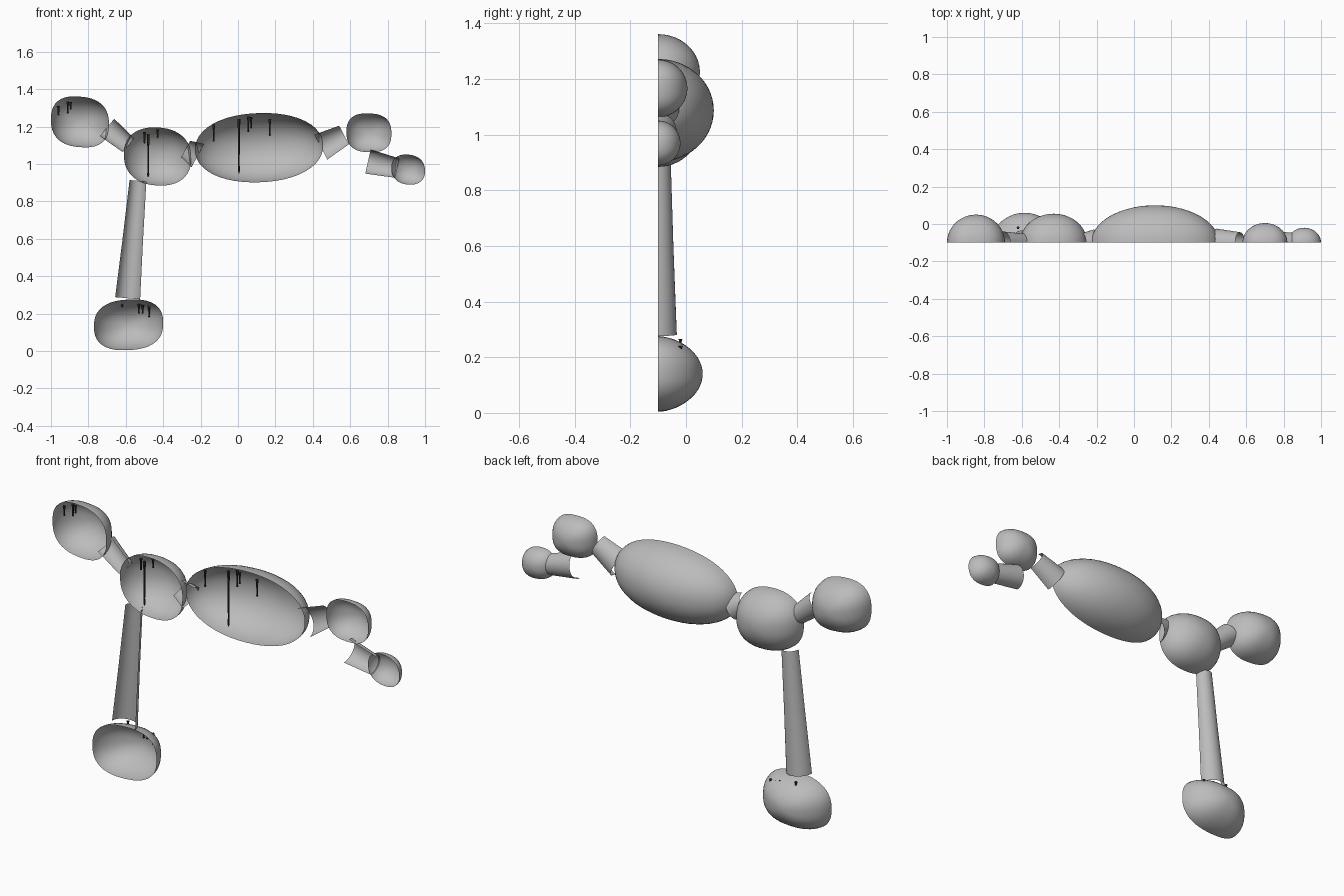
import bpy, bmesh
from math import sin, cos, pi, radians
from mathutils import Vector

if "Cube" in bpy.data.objects:
    bpy.data.objects.remove(bpy.data.objects["Cube"])

FRONT = -0.1  # plane of the open side


def material(name, rgb):
    m = bpy.data.materials.new(name)
    m.use_nodes = True
    m.diffuse_color = (*rgb, 1)
    m.node_tree.nodes["Principled BSDF"].inputs["Base Color"].default_value = (*rgb, 1)
    return m


GREY = material("light grey", (0.5, 0.5, 0.5))
DARK = material("dark olive", (0.035, 0.032, 0.02))


def finish(bm, name, mat):
    mesh = bpy.data.meshes.new(name)
    bm.to_mesh(mesh)
    bm.free()
    mesh.materials.append(mat)
    ob = bpy.data.objects.new(name, mesh)
    bpy.context.collection.objects.link(ob)
    bpy.context.view_layer.objects.active = ob
    for o in bpy.context.selected_objects:
        o.select_set(False)
    ob.select_set(True)
    bpy.ops.object.shade_smooth_by_angle(angle=radians(50))


def skin(bm, rings, closed):
    """Join neighbouring rings of vertices with quads."""
    for a, b in zip(rings, rings[1:]):
        n = len(a)
        for i in range(n if closed else n - 1):
            j = (i + 1) % n
            bm.faces.new((a[i], b[i], b[j], a[j]))


def half_blob(name, left, right, low, high, depth, power=2.2, lean=0.0, point=1.0):
    """Hollow rounded half shell, open at the front; lean raises its +x end."""
    bm = bmesh.new()
    cx, cz = (left + right) / 2, (low + high) / 2
    a, c = (right - left) / 2, (high - low) / 2
    rings, n, m = [], 48, 14
    for k in range(m):
        t = k / m * pi / 2
        ring = []
        for i in range(n):
            u = 2 * pi * i / n
            f = (abs(cos(u)) ** power + abs(sin(u)) ** power) ** (-1 / power)
            x, z = a * f * cos(u) * cos(t), c * f * sin(u) * cos(t)
            y = FRONT + depth * sin(t) ** point
            ring.append(bm.verts.new((cx + x, y, cz + z + lean * x)))
        rings.append(ring)
    skin(bm, rings, True)
    pole = bm.verts.new((cx, FRONT + depth, cz))
    for i in range(n):
        bm.faces.new((rings[-1][i], pole, rings[-1][(i + 1) % n]))
    bmesh.ops.recalc_face_normals(bm, faces=bm.faces)
    finish(bm, name, GREY)


def half_tube(name, start, end, r0, r1):
    """Tapered half pipe with open ends, from (x, z) to (x, z)."""
    bm = bmesh.new()
    p, q = Vector((start[0], FRONT, start[1])), Vector((end[0], FRONT, end[1]))
    side = (q - p).normalized().cross(Vector((0, 1, 0)))
    rings = []
    for centre, r in ((p, r0), (q, r1)):
        rings.append([bm.verts.new(centre + side * r * cos(pi * i / 16)
                                   + Vector((0, r * sin(pi * i / 16), 0)))
                      for i in range(17)])
    skin(bm, rings, False)
    bmesh.ops.recalc_face_normals(bm, faces=bm.faces)
    if sum((f.normal.y for f in bm.faces)) < 0:
        bmesh.ops.reverse_faces(bm, faces=bm.faces)
    finish(bm, name, GREY)


def drips(name, y, strands):
    """Thin hanging strands, each given as x, top z, bottom z."""
    bm = bmesh.new()
    for x, top, low in strands:
        rings = []
        for f, r in ((0, 0.008), (0.3, 0.005), (0.85, 0.004), (0.95, 0.006), (1, 0.002)):
            z = top + (low - top) * f
            rings.append([bm.verts.new((x + r * cos(i * pi / 3), y + r * sin(i * pi / 3), z))
                          for i in range(6)])
        skin(bm, rings, True)
        bm.faces.new(rings[0])
        bm.faces.new(rings[-1])
    bmesh.ops.recalc_face_normals(bm, faces=bm.faces)
    finish(bm, name, DARK)


# Rounded body shells
half_blob("end_blob_upper", -1.0, -0.69, 1.09, 1.36, 0.15, 2.5, -0.08)
half_blob("joint_blob", -0.61, -0.25, 0.885, 1.195, 0.155, 2.3, -0.05)
half_blob("main_body", -0.23, 0.455, 0.902, 1.272, 0.2, 2.15, 0.03)
half_blob("side_blob", 0.58, 0.82, 1.063, 1.27, 0.105, 2.6, -0.03)
half_blob("tip_blob", 0.82, 1.0, 0.89, 1.05, 0.08, 2.3, -0.08)
half_blob("foot_blob", -0.77, -0.4, 0.005, 0.275, 0.16, 2.5, 0.05, 1.15)

# Connecting half pipes
half_tube("upper_link", (-0.70, 1.195), (-0.585, 1.10), 0.06, 0.048)
half_tube("middle_link", (-0.28, 1.08), (-0.215, 1.045), 0.05, 0.07)
half_tube("side_link", (0.443, 1.09), (0.567, 1.155), 0.075, 0.056)
half_tube("tip_link", (0.695, 1.013), (0.85, 0.978), 0.066, 0.053)
half_tube("leg_upper", (-0.535, 0.91), (-0.563, 0.59), 0.045, 0.055)
half_tube("leg_lower", (-0.563, 0.59), (-0.59, 0.282), 0.055, 0.067)

# Dark hanging strands
drips("upper_drips", -0.06, [(-0.96, 1.31, 1.26), (-0.91, 1.335, 1.27), (-0.895, 1.33, 1.29)])
drips("joint_drips", -0.085, [(-0.48, 1.16, 0.93), (-0.5, 1.17, 1.11), (-0.43, 1.185, 1.14)])
drips("body_drips", -0.085, [(-0.13, 1.21, 1.12), (0.005, 1.24, 0.95), (0.055, 1.255, 1.17),
                             (0.07, 1.25, 1.19), (0.17, 1.24, 1.15)])
drips("foot_drips", -0.02, [(-0.62, 0.265, 0.235), (-0.53, 0.25, 0.2),
                            (-0.51, 0.245, 0.2), (-0.475, 0.24, 0.18)])
